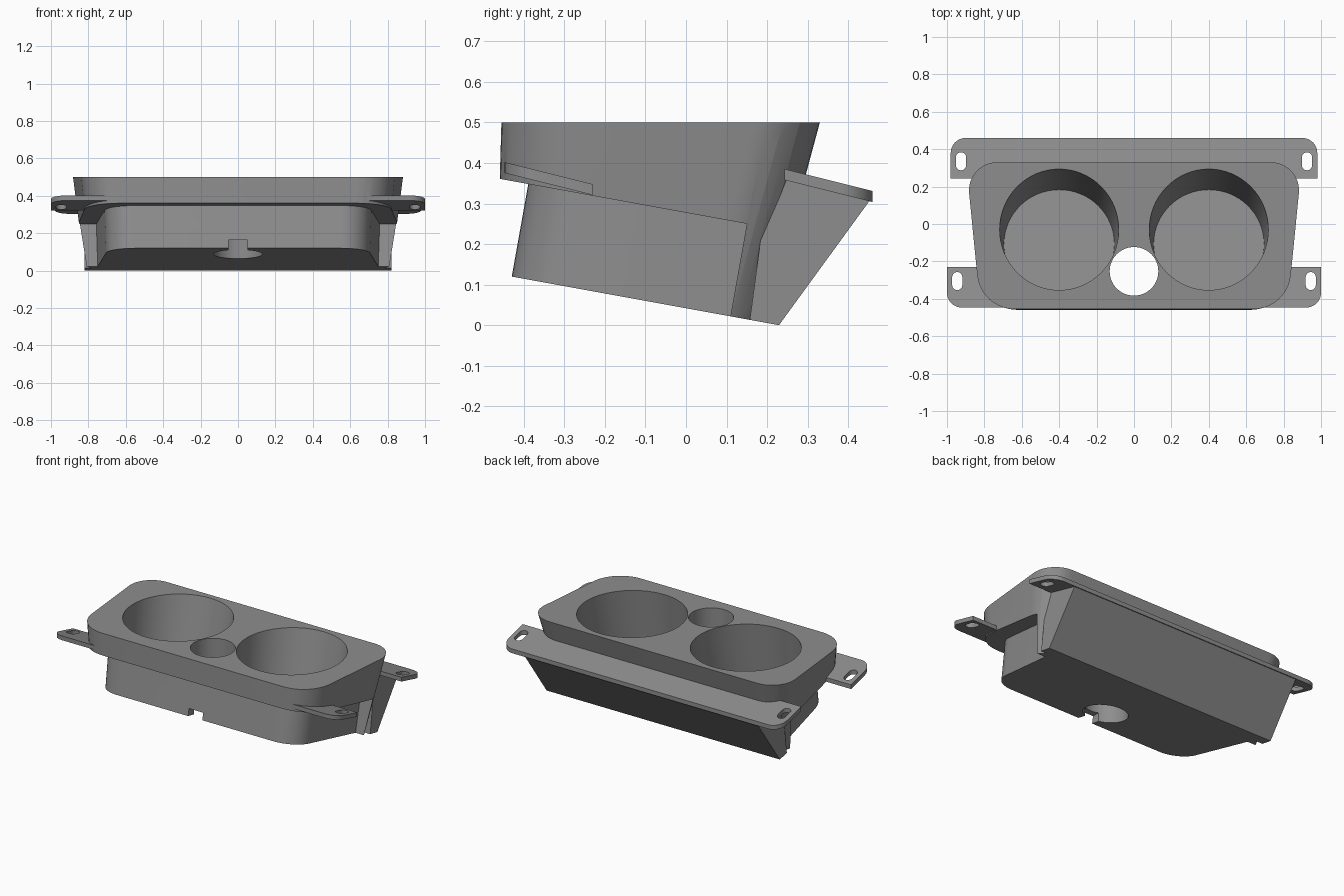
import bpy, bmesh, math
from mathutils import Vector, Matrix

if "Cube" in bpy.data.objects:
    bpy.data.objects.remove(bpy.data.objects["Cube"])

SLOPE = 0.12 / 0.66          # tilt of floor and rim underside
grey = bpy.data.materials.new("plastic grey")
grey.diffuse_color = (0.27, 0.27, 0.27, 1)
grey.use_nodes = True
grey.node_tree.nodes["Principled BSDF"].inputs["Base Color"].default_value = grey.diffuse_color


def fillet(corners, n=10):
    """Round polygon corners given as (x, y, radius)."""
    out = []
    for i, (x, y, r) in enumerate(corners):
        p = Vector((x, y))
        if r == 0:
            out.append(p)
            continue
        a = (Vector(corners[i - 1][:2]) - p).normalized()
        b = (Vector(corners[(i + 1) % len(corners)][:2]) - p).normalized()
        half = a.angle(b) / 2
        c = p + (a + b).normalized() * r / math.sin(half)
        s = p + a * r / math.tan(half) - c
        e = p + b * r / math.tan(half) - c
        turn = math.atan2(s.x * e.y - s.y * e.x, s.dot(e))
        out += [c + Matrix.Rotation(turn * k / n, 2) @ s for k in range(n + 1)]
    return out


def trapezoid(front, front_half, back, back_half, r_front, r_back):
    return fillet([(-front_half, front, r_front), (front_half, front, r_front),
                   (back_half, back, r_back), (-back_half, back, r_back)])


def finish(name, bm):
    bmesh.ops.recalc_face_normals(bm, faces=bm.faces)
    me = bpy.data.meshes.new(name)
    bm.to_mesh(me)
    bm.free()
    me.materials.append(grey)
    ob = bpy.data.objects.new(name, me)
    bpy.context.collection.objects.link(ob)
    return ob


def loft(name, low, high, z_low, z_high):
    """Solid between two outlines; heights are functions of y."""
    bm = bmesh.new()
    a = [bm.verts.new((p.x, p.y, z_low(p.y))) for p in low]
    b = [bm.verts.new((p.x, p.y, z_high(p.y))) for p in high]
    bm.faces.new(a)
    bm.faces.new(b)
    for i in range(len(a)):
        j = (i + 1) % len(a)
        bm.faces.new((a[i], a[j], b[j], b[i]))
    return finish(name, bm)


def level(z):
    return lambda y: z


def trim(ob, point, normal):
    """Remove what lies on the normal side of a plane and cap it."""
    bm = bmesh.new()
    bm.from_mesh(ob.data)
    cut = bmesh.ops.bisect_plane(bm, geom=bm.verts[:] + bm.edges[:] + bm.faces[:], dist=1e-5,
                                 plane_co=point, plane_no=normal, clear_outer=True)
    edges = [e for e in cut["geom_cut"] if isinstance(e, bmesh.types.BMEdge)]
    bmesh.ops.contextual_create(bm, geom=edges)
    bmesh.ops.recalc_face_normals(bm, faces=bm.faces)
    bm.to_mesh(ob.data)
    bm.free()


def combine(target, other, operation):
    mod = target.modifiers.new("combine", 'BOOLEAN')
    mod.operation, mod.solver, mod.object = operation, 'EXACT', other
    bpy.context.view_layer.objects.active = target
    bpy.ops.object.modifier_apply(modifier=mod.name)
    bpy.data.objects.remove(other)


def drum(name, r_low, r_high, depth, matrix):
    bm = bmesh.new()
    bmesh.ops.create_cone(bm, cap_ends=True, segments=64, radius1=r_low, radius2=r_high,
                          depth=depth, matrix=matrix)
    return finish(name, bm)


# Tapered rim block with a slanted underside, and its continuation down the back
block_low = trapezoid(-0.47, 0.765, 0.19, 0.831, 0.2, 0.15)
block_high = trapezoid(-0.455, 0.82, 0.33, 0.898, 0.2, 0.15)
down = Vector((0, -SLOPE, -1))
holder = loft("cup_holder", block_low, block_high, level(-0.02), level(0.5))
trim(holder, (0, -0.455, 0.36), down)
back_block = loft("back_block", block_low, block_high, level(-0.02), level(0.5))
trim(back_block, (0, 0.15, 0.25), (0, -1, 0.178))
trim(back_block, (0, 0, 0.44), (0, 0, 1))

# Inset lower body
body = loft("lower_body", trapezoid(-0.458, 0.685, 0.16, 0.755, 0.16, 0),
            trapezoid(-0.376, 0.70, 0.2, 0.765, 0.16, 0), level(-0.04), level(0.42))

# Rear wedge under the mounting plate
bm = bmesh.new()
profile = [(0.15, -0.04), (0.2, -0.04), (0.452, 0.306), (0.25, 0.366), (0.2, 0.33)]
sides = [[bm.verts.new((x, y, z)) for y, z in profile] for x in (-0.82, 0.82)]
for s in sides:
    bm.faces.new(s)
for i in range(5):
    j = (i + 1) % 5
    bm.faces.new((sides[0][i], sides[0][j], sides[1][j], sides[1][i]))
wedge = finish("rear_wedge", bm)


# Tilted mounting plates
def plate(name, outline, y0, z0):
    top = lambda y: z0 - 0.25 * (y - y0)
    return loft(name, outline, outline, lambda y: top(y) - 0.027, top)


front_plate = plate("front_plate", trapezoid(-0.447, 1.0, -0.23, 1.0, 0.08, 0), -0.447, 0.402)
rear_plate = plate("rear_plate", trapezoid(0.243, 0.98, 0.46, 0.98, 0, 0.08), 0.243, 0.385)

for part in (back_block, body, wedge, front_plate, rear_plate):
    combine(holder, part, 'UNION')
trim(holder, (0, -0.43, 0.12), down)

# Tilted cup wells and mounting slots
tilt = math.atan(SLOPE)
for s in (-1, 1):
    axis = Matrix.Translation((s * 0.4, -0.033, 0.5)) @ Matrix.Rotation(-tilt, 4, 'X')
    combine(holder, drum("cup_cutter", 0.295, 0.325, 0.533,
                         axis @ Matrix.Translation((0, 0, -0.1465))), 'DIFFERENCE')
    for x, y in ((0.945, -0.305), (0.925, 0.335)):
        slot = fillet([(s * x + dx * 0.027, y + dy * 0.048, 0.0265)
                       for dx, dy in ((-1, -1), (1, -1), (1, 1), (-1, 1))], 6)
        combine(holder, loft("slot_cutter", slot, slot, level(0.25), level(0.45)), 'DIFFERENCE')

# Small through hole and cable notch
combine(holder, drum("hole_cutter", 0.13, 0.13, 1.2, Matrix.Translation((0, -0.253, 0.3))),
        'DIFFERENCE')
notch = trapezoid(-0.6, 0.05, -0.26, 0.05, 0, 0)
combine(holder, loft("notch_cutter", notch, notch, level(-0.1), level(0.165)), 'DIFFERENCE')

# Smooth curved walls, keep crisp edges
bpy.ops.object.select_all(action='DESELECT')
holder.select_set(True)
bpy.context.view_layer.objects.active = holder
bpy.ops.object.shade_smooth_by_angle(angle=math.radians(30))
